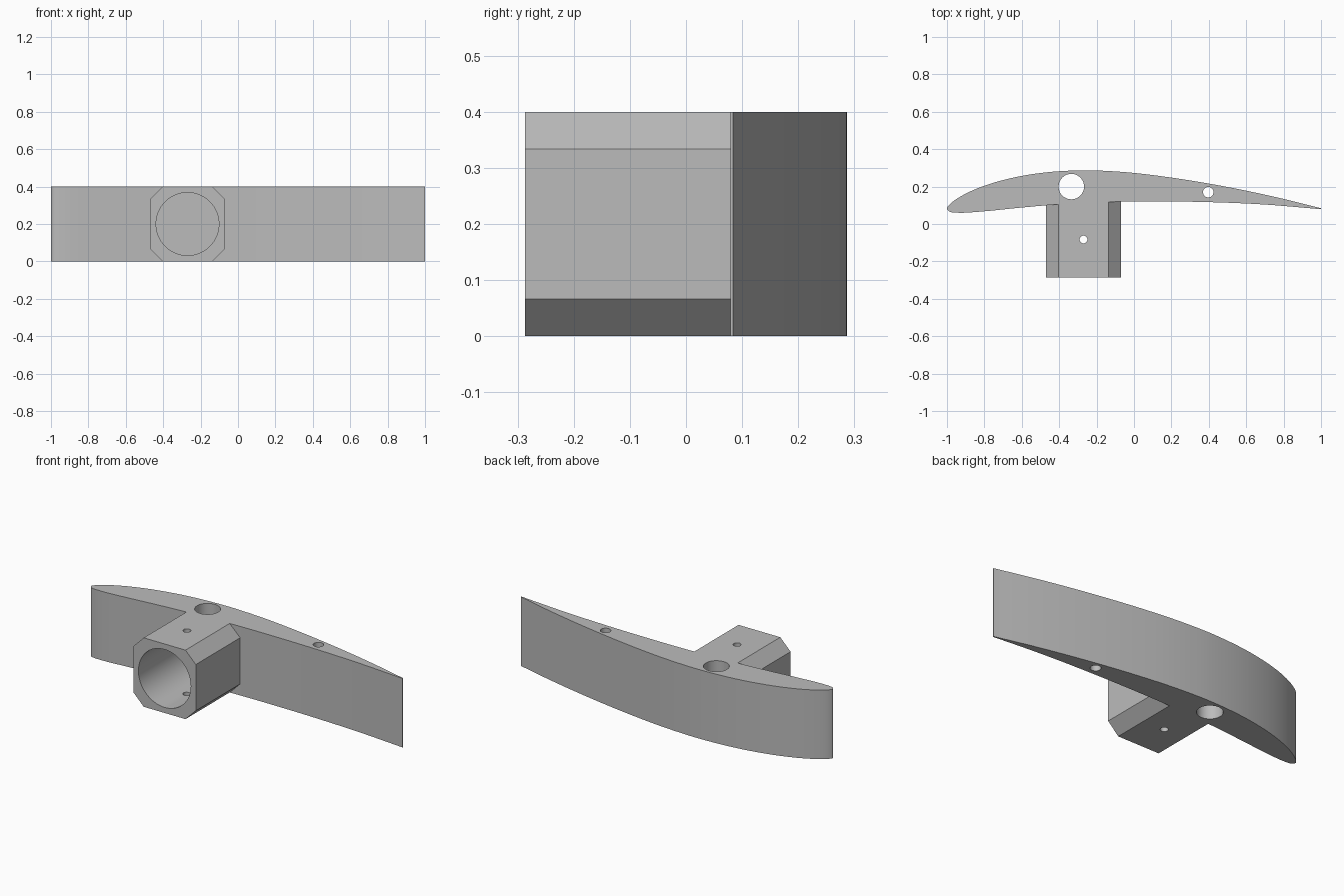
import bpy
import bmesh
import math
from mathutils import Matrix, Vector

cube = bpy.data.objects.get("Cube")
if cube:
    bpy.data.objects.remove(cube, do_unlink=True)

HEIGHT = 0.4
grey = bpy.data.materials.new("plain_grey")
grey.use_nodes = True
colour = (0.5, 0.5, 0.5, 1)
grey.diffuse_color = colour
grey.node_tree.nodes["Principled BSDF"].inputs["Base Color"].default_value = colour


def make_object(name, bm):
    bmesh.ops.recalc_face_normals(bm, faces=bm.faces)
    mesh = bpy.data.meshes.new(name)
    bm.to_mesh(mesh)
    bm.free()
    mesh.materials.append(grey)
    obj = bpy.data.objects.new(name, mesh)
    bpy.context.collection.objects.link(obj)
    return obj


def prism(name, points, offset):
    """Extrude a closed outline of 3D points along an offset."""
    bm = bmesh.new()
    face = bm.faces.new([bm.verts.new(p) for p in points])
    ext = bmesh.ops.extrude_face_region(bm, geom=[face], use_keep_orig=True)
    verts = [g for g in ext["geom"] if isinstance(g, bmesh.types.BMVert)]
    bmesh.ops.translate(bm, verts=verts, vec=offset)
    return make_object(name, bm)


def cylinder(name, radius, depth, centre, rotation=Matrix(), sides=48):
    bm = bmesh.new()
    bmesh.ops.create_cone(bm, cap_ends=True, segments=sides, radius1=radius,
                          radius2=radius, depth=depth,
                          matrix=Matrix.Translation(centre) @ rotation)
    return make_object(name, bm)


def combine(target, tool, operation):
    tool.hide_render = True
    mod = target.modifiers.new(tool.name, "BOOLEAN")
    mod.operation = operation
    mod.solver = "EXACT"
    mod.object = tool
    bpy.context.view_layer.objects.active = target
    bpy.ops.object.modifier_apply(modifier=mod.name)
    bpy.data.objects.remove(tool, do_unlink=True)


def smooth_path(points, steps=6):
    """Centripetal spline through the points."""
    pts = [Vector(p) for p in points]
    pts = [2 * pts[0] - pts[1]] + pts + [2 * pts[-1] - pts[-2]]
    out = []
    for a, b, c, d in zip(pts, pts[1:], pts[2:], pts[3:]):
        k1, k2, k3 = (math.sqrt((q - p).length) for p, q in ((a, b), (b, c), (c, d)))
        m1 = (b - a) / k1 - (c - a) / (k1 + k2) + (c - b) / k2
        m2 = (c - b) / k2 - (d - b) / (k2 + k3) + (d - c) / k3
        for i in range(steps):
            t = i / steps
            out.append(b * (2*t**3 - 3*t*t + 1) + c * (3*t*t - 2*t**3)
                       + m1 * k2 * (t**3 - 2*t*t + t) + m2 * k2 * (t**3 - t*t))
    return out + [pts[-2]]


# Wing section: upper surface, rounded nose, lower surface
profile = smooth_path([
    (1, 0.084), (0.8, 0.134), (0.6, 0.178), (0.4, 0.216), (0.2, 0.248),
    (0, 0.273), (-0.15, 0.284), (-0.28, 0.287), (-0.45, 0.278), (-0.6, 0.257),
    (-0.75, 0.221), (-0.88, 0.172), (-0.96, 0.126), (-0.99, 0.1),
    (-1, 0.082), (-0.985, 0.066), (-0.93, 0.06), (-0.8, 0.068), (-0.6, 0.088),
    (-0.4, 0.105), (-0.1, 0.119), (0.1, 0.121), (0.4, 0.117), (0.7, 0.104),
    (1, 0.079)])
wing = prism("wing_bracket", [(p.x, p.y, 0) for p in profile], (0, 0, HEIGHT))

# Tube socket: square block with its long corners cut off
cx, cz, half, flat = -0.27, HEIGHT / 2, 0.2, 0.134
corners = [(flat, half), (half, flat), (half, -flat), (flat, -half),
           (-flat, -half), (-half, -flat), (-half, flat), (-flat, half)]
block = prism("socket_block", [(cx + x, -0.287, cz + z) for x, z in corners],
              (0, 0.414, 0))
combine(wing, block, "UNION")

# Blind bore along the socket
bore = cylinder("socket_bore", 0.168, 0.5, (cx, -0.15, cz),
                Matrix.Rotation(math.pi / 2, 4, "X"), 64)
combine(wing, bore, "DIFFERENCE")

# Vertical through holes: spar, rear pin and socket screw
for name, x, y, radius in (("spar_hole", -0.335, 0.2, 0.068),
                           ("rear_hole", 0.397, 0.17, 0.028),
                           ("screw_hole", cx, -0.083, 0.021)):
    combine(wing, cylinder(name, radius, 1, (x, y, cz)), "DIFFERENCE")

# Smooth curved walls, keep the hard edges
bpy.ops.object.select_all(action="DESELECT")
wing.select_set(True)
bpy.context.view_layer.objects.active = wing
bpy.ops.object.shade_smooth_by_angle(angle=math.radians(25))
